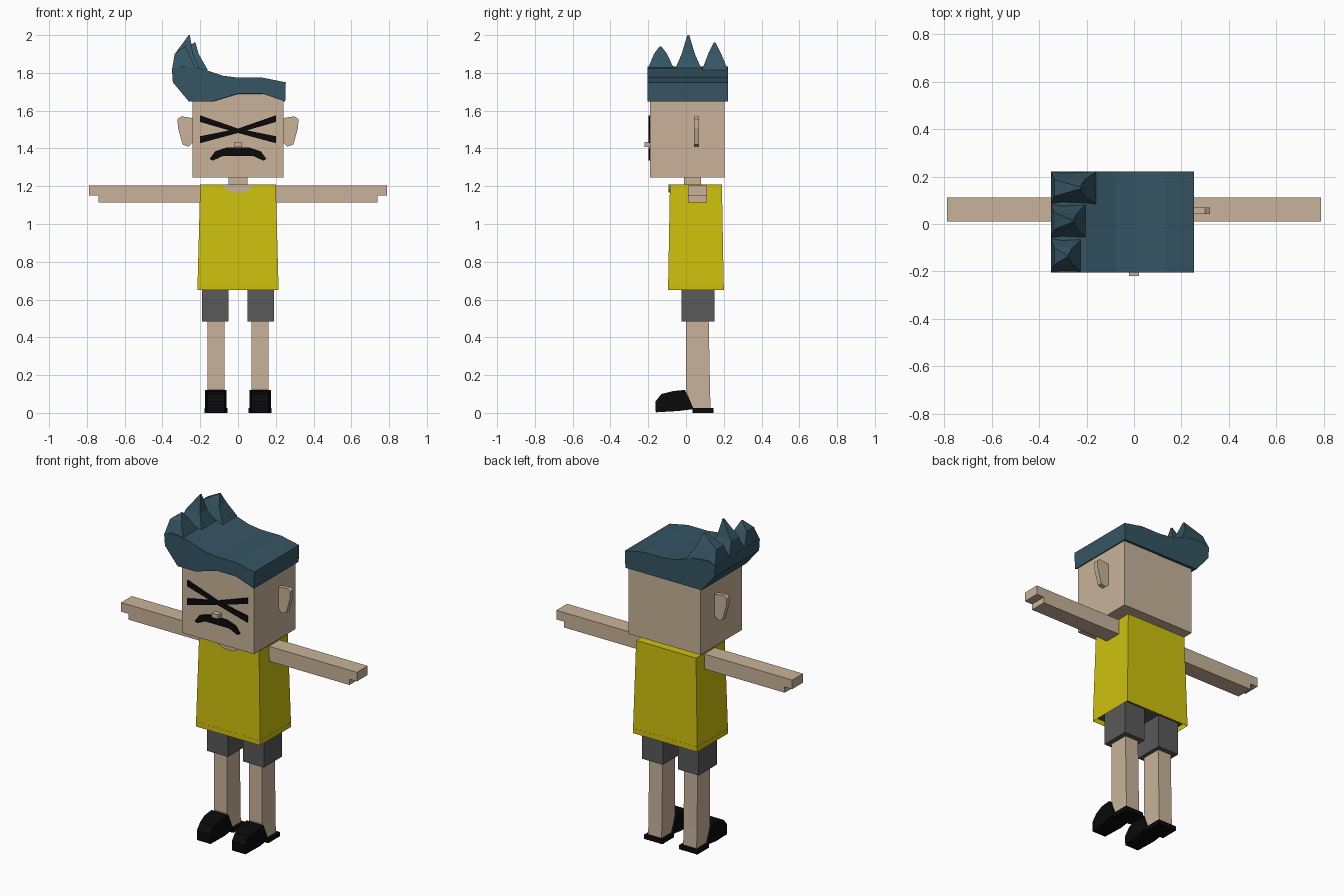
import bpy
import bmesh

if "Cube" in bpy.data.objects:
    bpy.data.objects.remove(bpy.data.objects["Cube"], do_unlink=True)


def material(name, r, g, b):
    m = bpy.data.materials.new(name)
    m.use_nodes = True
    m.diffuse_color = (r, g, b, 1)
    bsdf = m.node_tree.nodes["Principled BSDF"]
    bsdf.inputs["Base Color"].default_value = (r, g, b, 1)
    bsdf.inputs["Roughness"].default_value = 0.9
    return m


SKIN = material("skin", 0.58, 0.45, 0.32)
HAIR = material("dark teal", 0.036, 0.09, 0.125)
YELLOW = material("yellow", 0.62, 0.53, 0.004)
GREY = material("dark grey", 0.1, 0.1, 0.1)
BLACK = material("black", 0.003, 0.003, 0.003)


def finish(name, bm, *mats):
    bmesh.ops.recalc_face_normals(bm, faces=bm.faces)
    mesh = bpy.data.meshes.new(name)
    bm.to_mesh(mesh)
    bm.free()
    for m in mats:
        mesh.materials.append(m)
    ob = bpy.data.objects.new(name, mesh)
    bpy.context.collection.objects.link(ob)
    return ob


def loft(bm, rings):
    """Skin equal-sized rings of points and cap both ends."""
    rows = [[bm.verts.new(p) for p in ring] for ring in rings]
    for a, b in zip(rows, rows[1:]):
        for i in range(len(a)):
            j = (i + 1) % len(a)
            bm.faces.new((a[i], a[j], b[j], b[i]))
    bm.faces.new(rows[0][::-1])
    bm.faces.new(rows[-1])


def rect(x0, x1, y0, y1, z):
    return [(x0, y0, z), (x1, y0, z), (x1, y1, z), (x0, y1, z)]


def block(name, mat, *rects):
    bm = bmesh.new()
    loft(bm, [rect(*r) for r in rects])
    return finish(name, bm, mat)


def box(name, mat, x0, x1, y0, y1, z0, z1):
    return block(name, mat, (x0, x1, y0, y1, z0), (x0, x1, y0, y1, z1))


def prism(name, mat, outline, y0, y1):
    """Extrude an x-z outline along y."""
    bm = bmesh.new()
    loft(bm, [[(x, y, z) for x, z in outline] for y in (y0, y1)])
    return finish(name, bm, mat)


def flip(outline, s):
    return [(s * x, z) for x, z in outline]


# Head, neck and nose
box("head", SKIN, -0.24, 0.24, -0.19, 0.205, 1.245, 1.7)
box("neck", SKIN, -0.05, 0.05, -0.01, 0.08, 1.19, 1.25)
box("nose", SKIN, -0.022, 0.022, -0.22, -0.19, 1.408, 1.435)

# Face plates: crossed eye strokes and a drooping mouth
for side, s in (("left", 1), ("right", -1)):
    for row, edge in (("upper", ((0.2, 1.575), (0.2, 1.54))),
                      ("lower", ((0.2, 1.465), (0.2, 1.428)))):
        stroke = [(0, 1.505), *edge, (0, 1.482)]
        prism(f"{side}_{row}_eye_stroke", BLACK, flip(stroke, s), -0.199, -0.189)
mouth = [(-0.15, 1.345), (-0.12, 1.385), (-0.06, 1.405), (0.06, 1.405), (0.12, 1.385),
         (0.15, 1.345), (0.135, 1.335), (0.08, 1.36), (-0.08, 1.36), (-0.135, 1.335)]
prism("mouth", BLACK, mouth, -0.199, -0.19)

# Hair cap: arched at the front, straight at the back
cap = [(-0.26, 1.648), (-0.14, 1.648), (0, 1.69), (0.13, 1.69), (0.25, 1.648),
       (0.253, 1.75), (0.13, 1.775), (0, 1.775), (-0.08, 1.785), (-0.2, 1.825),
       (-0.3, 1.835), (-0.35, 1.82), (-0.345, 1.75)]
hair = prism("hair_cap", HAIR, cap, -0.205, 0.222)
for v in hair.data.vertices:
    if v.co.y > 0 and abs(v.co.z - 1.69) < 0.001:
        v.co.z = 1.648

# Hair spikes: base y range, inner x, tip position
spikes = [("front", -0.205, -0.06, -0.22, -0.28, -0.135, 1.94),
          ("middle", -0.06, 0.085, -0.2, -0.258, 0.012, 2.0),
          ("back", 0.085, 0.222, -0.16, -0.228, 0.152, 1.96)]
for name, y0, y1, xi, tx, ty, tz in spikes:
    w = 0.035
    block(f"{name}_hair_spike", HAIR,
          (-0.35, xi, y0, y1, 1.815),
          (-0.335, tx + 0.02, ty - w, ty + w, 1.9),
          (tx - 0.003, tx + 0.003, ty - 0.005, ty + 0.005, tz))

# Shirt, hollowed underneath
bm = bmesh.new()
loft(bm, [rect(-0.215, 0.215, -0.095, 0.2, 0.65), rect(-0.2, 0.2, -0.085, 0.19, 1.21)])
bm.faces.ensure_lookup_table()
under = min(bm.faces, key=lambda f: f.calc_center_median().z)
bmesh.ops.inset_region(bm, faces=[under], thickness=0.015)
bmesh.ops.translate(bm, verts=under.verts, vec=(0, 0, 0.03))
under.material_index = 1
finish("shirt", bm, YELLOW, GREY)

# Bare skin in the neckline
collar = [(-0.08, 1.21), (-0.065, 1.185), (-0.03, 1.168), (0.03, 1.168),
          (0.065, 1.185), (0.08, 1.21)]
prism("neckline", SKIN, collar, -0.092, -0.083)

ear = [(0.235, 1.56), (0.3, 1.57), (0.32, 1.555), (0.318, 1.51), (0.293, 1.42),
       (0.262, 1.41), (0.235, 1.435)]
arm = [(0.19, 1.115), (0.738, 1.115), (0.738, 1.15), (0.788, 1.15), (0.788, 1.205),
       (0.19, 1.205)]
toe = [(-0.16, 0.003), (-0.162, 0.06), (-0.13, 0.1), (-0.07, 0.115), (-0.005, 0.122),
       (0.015, 0.08), (0.04, 0.02), (-0.04, 0.01)]

# Paired parts
for side, s in (("left", 1), ("right", -1)):
    prism(f"{side}_ear", SKIN, flip(ear, s), 0.042, 0.07)
    prism(f"{side}_arm", SKIN, flip(arm, s), 0.01, 0.112)
    xs = sorted((s * 0.05, s * 0.19))
    box(f"{side}_shorts_leg", GREY, *xs, -0.025, 0.15, 0.483, 0.7)
    xs = sorted((s * 0.072, s * 0.162))
    block(f"{side}_leg", SKIN, (*xs, 0.03, 0.13, 0.02), (*xs, 0, 0.127, 0.13),
          (*xs, 0, 0.12, 0.5))
    xs = sorted((s * 0.056, s * 0.178))
    box(f"{side}_heel_sole", BLACK, *xs, 0.035, 0.145, 0, 0.026)
    # Shoe front, narrowing towards the toe and the upper edge
    bm = bmesh.new()
    rings = []
    for d in (-1, 1):
        rings.append([(s * 0.117 + d * (0.045 if y < -0.12 else 0.057), y, z)
                      for y, z in toe])
    loft(bm, rings)
    finish(f"{side}_shoe", bm, BLACK)
